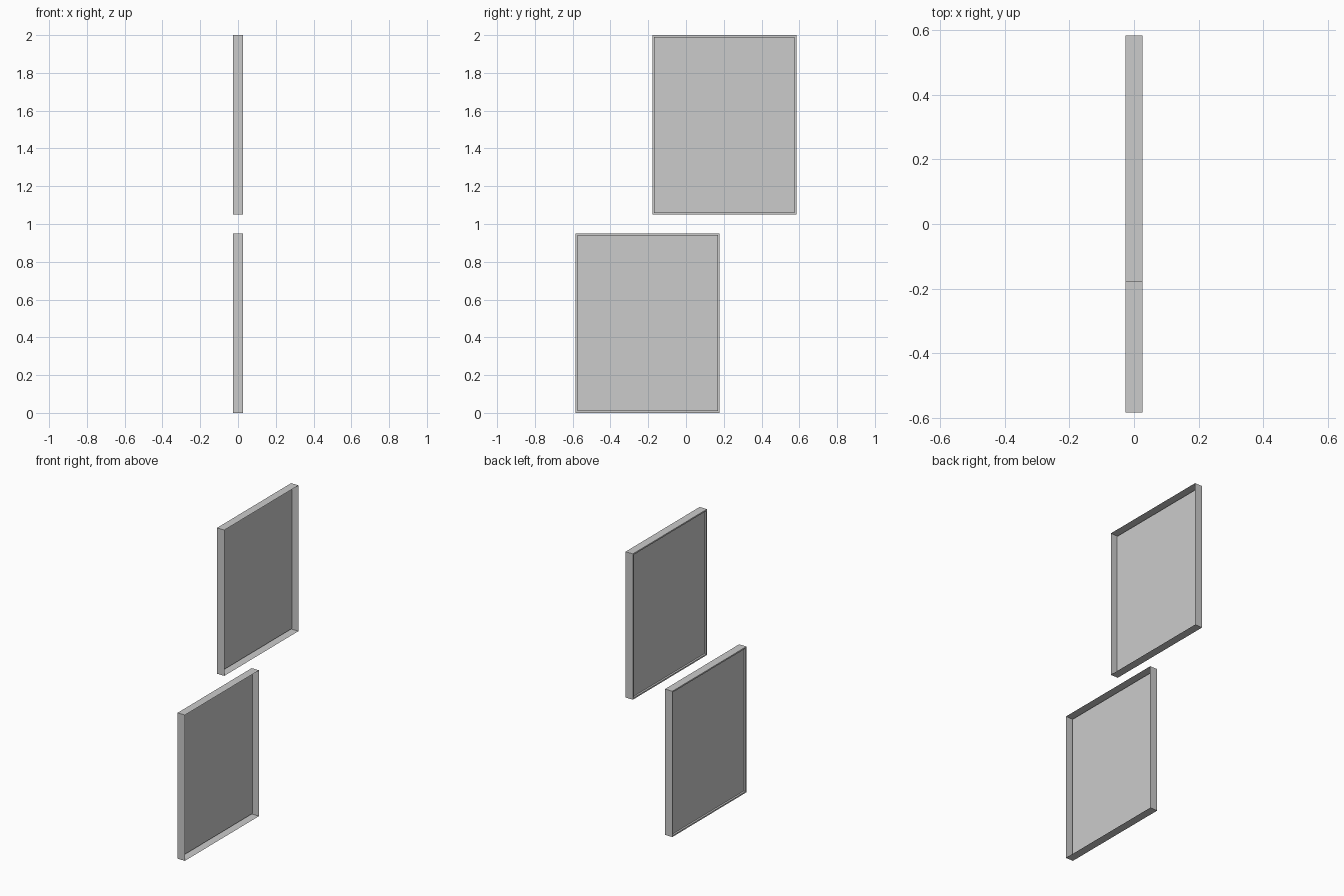
import bpy, bmesh
from mathutils import Vector

if "Cube" in bpy.data.objects:
    bpy.data.objects.remove(bpy.data.objects["Cube"])

DEPTH, WIDTH, HEIGHT = 0.053, 0.763, 0.95
BORDER, RECESS = 0.013, 0.012


def wall_panel(name, y, z):
    """Open-backed panel: thin rim on all sides, one face inset and sunk."""
    bm = bmesh.new()
    bmesh.ops.create_cube(bm, size=1)
    bmesh.ops.scale(bm, vec=(DEPTH, WIDTH, HEIGHT), verts=bm.verts)
    bm.normal_update()

    # Open side (+x)
    bmesh.ops.delete(bm, geom=[f for f in bm.faces if f.normal.x > 0.5],
                     context='FACES_ONLY')

    # Narrow border and sunken sheet (-x)
    sheet = next(f for f in bm.faces if f.normal.x < -0.5)
    bmesh.ops.inset_region(bm, faces=[sheet], thickness=BORDER)
    sunk = bmesh.ops.extrude_discrete_faces(bm, faces=[sheet])['faces'][0]
    bmesh.ops.translate(bm, vec=Vector((RECESS, 0, 0)), verts=sunk.verts)

    mesh = bpy.data.meshes.new(name)
    bm.to_mesh(mesh)
    bm.free()
    obj = bpy.data.objects.new(name, mesh)
    obj.location = (0, y, z)
    bpy.context.collection.objects.link(obj)


# Two staggered panels
wall_panel("lower_panel", -0.203, HEIGHT / 2)
wall_panel("upper_panel", 0.203, 2 - HEIGHT / 2)
